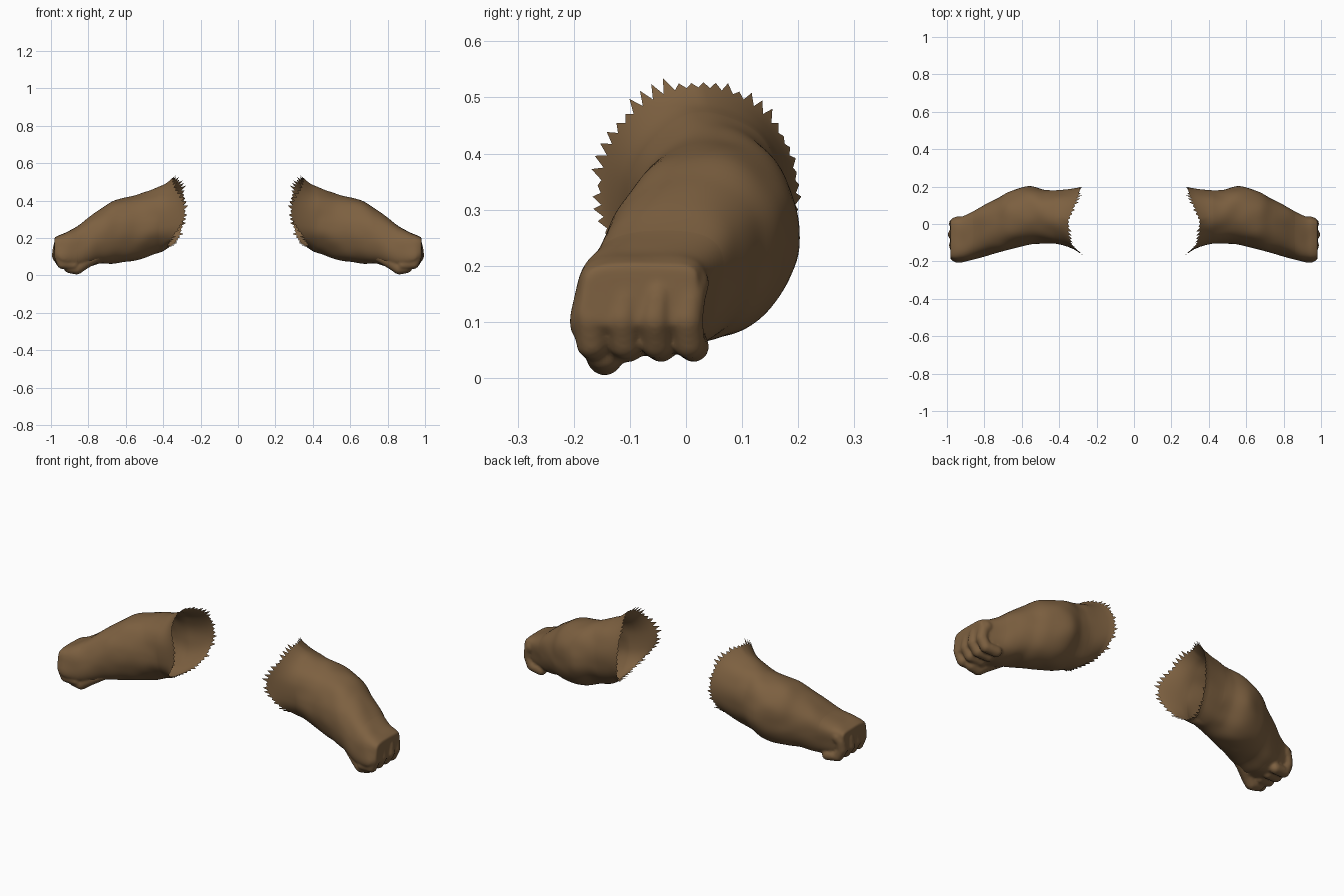
import bpy, bmesh, math, random
from mathutils import Vector, noise

cube = bpy.data.objects.get("Cube")
if cube:
    bpy.data.objects.remove(cube)

skin = bpy.data.materials.new("brown_skin")
skin.use_nodes = True
skin.diffuse_color = (0.205, 0.118, 0.052, 1)
skin.node_tree.nodes["Principled BSDF"].inputs["Base Color"].default_value = skin.diffuse_color

SIDES = 104
# Cross-sections: x, y front, y back, z bottom, z top, squareness, lean
ARM = [(.42, -.107, .181, .122, .474, 2.0, 0), (.48, -.105, .182, .102, .451, 2.0, .02),
       (.56, -.110, .200, .077, .425, 2.1, .05), (.67, -.136, .172, .061, .397, 2.2, .08),
       (.74, -.153, .130, .060, .350, 2.4, .12), (.80, -.170, .098, .048, .308, 2.6, .16),
       (.86, -.188, .063, .040, .262, 3.0, .18), (.92, -.200, .036, .050, .230, 3.6, .16),
       (.955, -.200, .026, .070, .216, 4.5, .14), (.982, -.188, .018, .095, .202, 5.0, .12)]


def spline(rows, steps):
    """Smooth in-between cross-sections."""
    out = []
    for i in range(len(rows) - 1):
        a, b, c, d = (Vector(rows[min(max(i + k, 0), len(rows) - 1)]) for k in (-1, 0, 1, 2))
        for s in range(steps):
            t = s / steps
            out.append(b + (c - a) * (t / 2) + (a * 2 - b * 5 + c * 4 - d) * (t * t / 2)
                       + (b * 3 - a - c * 3 + d) * (t ** 3 / 2))
    return out + [Vector(rows[-1])]


def ring_points(row):
    x, y0, y1, z0, z1, power, lean = row
    pts = []
    for i in range(SIDES):
        a = math.tau * i / SIDES
        c, s = math.cos(a), math.sin(a)
        r = (abs(c) ** power + abs(s) ** power) ** (-1 / power)
        rise = (z1 - z0) / 2 * s * r
        p = Vector((x, (y0 + y1) / 2 + (y1 - y0) / 2 * c * r + lean * rise, (z0 + z1) / 2 + rise))
        # Soft muscle lumps
        pts.append(p + Vector((0, c, s)) * noise.noise(p * 11) * .006)
    return pts


def loft(bm, rings, capped=False):
    loops = [[bm.verts.new(p) for p in ring] for ring in rings]
    for a, b in zip(loops, loops[1:]):
        for i in range(SIDES):
            j = (i + 1) % SIDES
            bm.faces.new((a[i], a[j], b[j], b[i]))
    if capped:
        bm.faces.new(loops[0])
        bm.faces.new(loops[-1][::-1])


def tube(bm, path, radius):
    """Row of overlapping balls, fused later by the remesh."""
    for a, b in zip(path, path[1:]):
        for k in range(9):
            p = Vector(a).lerp(Vector(b), k / 8)
            ball = bmesh.ops.create_icosphere(bm, subdivisions=2, radius=radius)
            bmesh.ops.translate(bm, verts=ball["verts"], vec=p)


def finish(bm, name, side):
    bmesh.ops.recalc_face_normals(bm, faces=bm.faces)
    if side < 0:
        bmesh.ops.scale(bm, verts=bm.verts, vec=(-1, 1, 1))
        bmesh.ops.reverse_faces(bm, faces=bm.faces)
    for f in bm.faces:
        f.smooth = True
    mesh = bpy.data.meshes.new(name)
    bm.to_mesh(mesh)
    bm.free()
    mesh.materials.append(skin)
    obj = bpy.data.objects.new(name, mesh)
    bpy.context.collection.objects.link(obj)
    return obj


def torn_shoulder():
    """Flared rings ending in a ragged edge, outermost first."""
    rng = random.Random(4)
    base = ring_points(ARM[0])
    edge, teeth = [], []
    for i, p in enumerate(base):
        a = math.tau * i / SIDES
        c, s = math.cos(a), math.sin(a)
        # The edge reaches furthest inward at the front and back
        reach = .075 * c if c > 0 else .078 * c ** 4
        q = Vector((.366 - .012 * s - reach, .022 + .174 * c, .33 + (.188 if s > 0 else .178) * s))
        edge.append(q)
        out = (q - p).normalized() + Vector((0, c, s)) * .4
        teeth.append(q + out * (rng.uniform(.006, .03) if i % 2 else 0))
    rings = [teeth, edge]
    for t in (.75, .5, .25):
        rings.append([p.lerp(q, t) - Vector((0, q.y - p.y, q.z - p.z)) * (t - t * t) * .6
                      for p, q in zip(base, edge)])
    return rings


for side, label in ((1, "left"), (-1, "right")):
    # Hollow upper arm and forearm
    bm = bmesh.new()
    loft(bm, torn_shoulder() + [ring_points(r) for r in spline(ARM[:7], 6)])
    finish(bm, label + "_arm", side)

    # Fist: palm, four curled fingers and a thumb
    bm = bmesh.new()
    loft(bm, [ring_points(r) for r in spline(ARM[5:], 4)], capped=True)
    for k in range(4):
        y = -.172 + .058 * k
        tip = .968 - .006 * abs(k - 2)
        tube(bm, [(.94, y + .012, .17), (tip - .006, y + .006, .15), (tip, y, .105),
                  (.94, y + .004, .062), (.88, y + .012, .056)], .029)
    tube(bm, [(.76, -.1, .1), (.83, -.135, .06), (.862, -.145, .037), (.9, -.145, .044)], .034)
    fist = finish(bm, label + "_fist", side)
    remesh = fist.modifiers.new("fuse", 'REMESH')
    remesh.mode = 'VOXEL'
    remesh.voxel_size = .006
    remesh.use_smooth_shade = True
    soften = fist.modifiers.new("soften", 'SMOOTH')
    soften.factor = .5
    soften.iterations = 8
